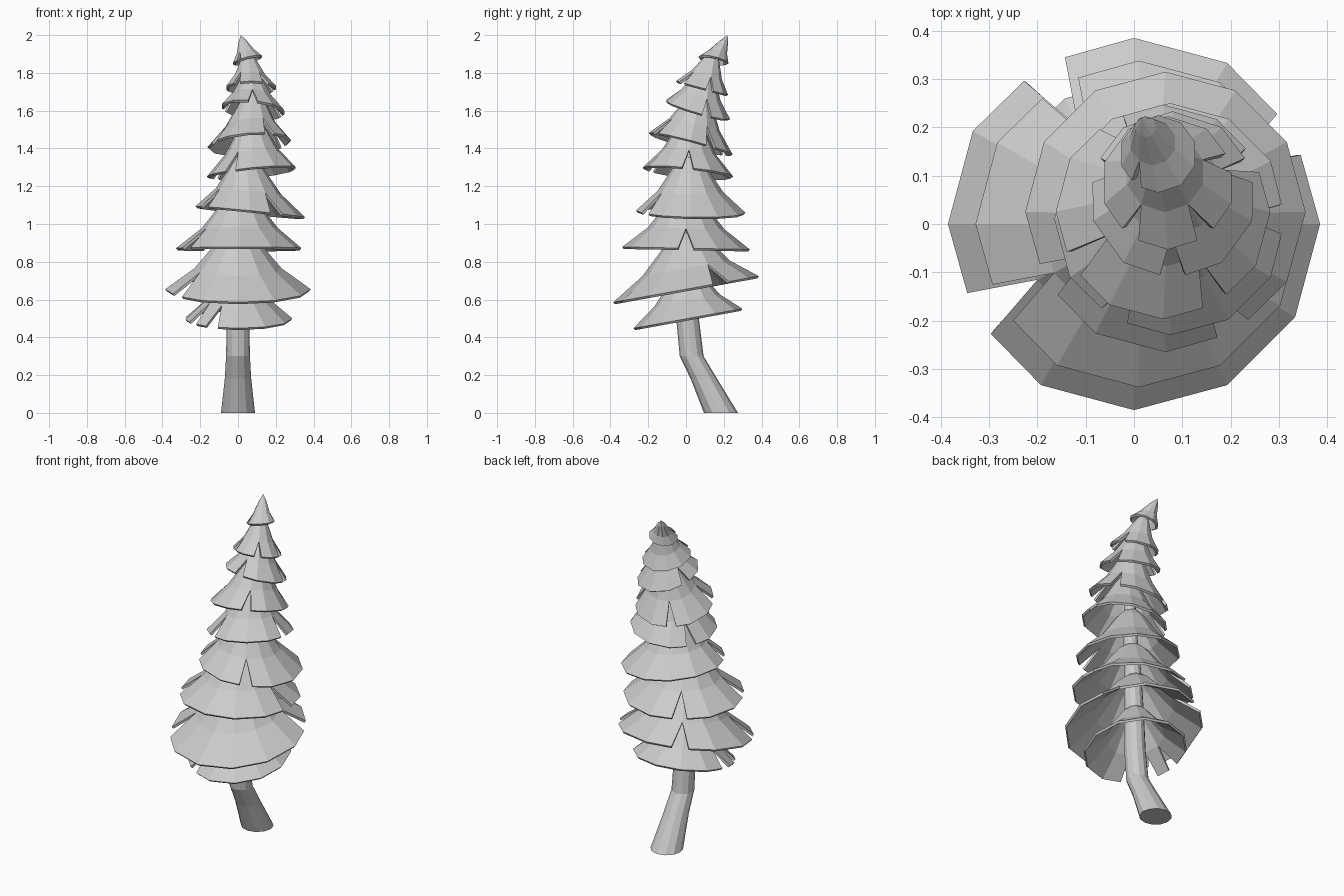
import bpy, bmesh
from math import sin, cos, radians, pi
from mathutils import Vector

if "Cube" in bpy.data.objects:
    bpy.data.objects.remove(bpy.data.objects["Cube"])


def make_object(name, bm):
    bmesh.ops.recalc_face_normals(bm, faces=bm.faces)
    me = bpy.data.meshes.new(name)
    bm.to_mesh(me)
    bm.free()
    ob = bpy.data.objects.new(name, me)
    bpy.context.collection.objects.link(ob)
    return ob


# Curved trunk: y, x, z, radius stations
def trunk(path, n=12):
    bm = bmesh.new()
    rings = []
    for x, y, z, r in path:
        rings.append([bm.verts.new((x + r * cos(2 * pi * i / n), y + r * sin(2 * pi * i / n), z))
                      for i in range(n)])
    for a, b in zip(rings, rings[1:]):
        for i in range(n):
            j = (i + 1) % n
            bm.faces.new((a[i], a[j], b[j], b[i]))
    bm.faces.new(rings[0][::-1])
    bm.faces.new(rings[-1])
    return make_object("trunk", bm)


# One flared skirt of branches with V notches cut into the rim
PROFILE = [(0.60, 0.32), (0.27, 0.75)]


def skirt(name, centre, apex, r, sx, sy, notches, n=12, turn=0.0):
    bm = bmesh.new()
    c, a = Vector(centre), Vector(apex)

    def vert(f, h, ang):
        dx, dy = r * f * cos(ang), r * f * sin(ang)
        p = c.lerp(a, h) + Vector((dx, dy, sx * dx + sy * dy))
        return bm.verts.new(p)

    step = 2 * pi / n
    angles = [radians(turn) + i * step for i in range(n)]
    cut = {round((radians(q - turn)) / step) % n for q in notches}
    rim = []
    for i, ang in enumerate(angles):
        if i in cut:
            rim.append((vert(0.97, 0, ang - step * 0.25), vert(0.97, 0, ang + step * 0.25)))
        else:
            v = vert(1, 0, ang)
            rim.append((v, v))
    rings = [[vert(f, h, ang) for ang in angles] for f, h in PROFILE]
    tip = bm.verts.new(a)
    for i in range(n):
        j = (i + 1) % n
        bm.faces.new((rim[i][1], rim[j][0], rings[0][j], rings[0][i]))
        bm.faces.new((rings[0][i], rings[0][j], rings[1][j], rings[1][i]))
        bm.faces.new((rings[1][i], rings[1][j], tip))
    ob = make_object(name, bm)
    mod = ob.modifiers.new("thickness", "SOLIDIFY")
    mod.thickness = 0.014
    mod.offset = -1
    return ob


trunk([(0, 0.185, 0, 0.09), (0, 0.095, 0.18, 0.07), (0, 0.03, 0.30, 0.063),
       (0, 0.008, 0.50, 0.06), (0, 0.0, 0.75, 0.055), (0.01, 0.0, 1.0, 0.048),
       (0.05, 0.02, 1.3, 0.035), (0.07, 0.07, 1.6, 0.022), (0.05, 0.14, 1.85, 0.012)])

# Skirts from bottom to top: centre, apex, radius, rim slopes, notch angles, sides, turn
LAYERS = [
    ((0.00, 0.01, 0.50), (0.00, 0.00, 0.80), 0.288, 0.0, 0.18, (180, 210, 240), 12, 0),
    ((0.00, 0.00, 0.655), (0.00, 0.00, 1.00), 0.385, 0.0, 0.18, (30, 120, 210), 12, 0),
    ((0.01, 0.00, 0.872), (0.01, 0.00, 1.20), 0.338, 0.0, -0.02, (0, 120, 210), 12, 0),
    ((0.065, 0.025, 1.065), (0.04, 0.02, 1.40), 0.29, -0.10, -0.02, (300, 210), 12, 0),
    ((0.075, 0.01, 1.275), (0.07, 0.03, 1.60), 0.24, 0.10, -0.10, (0, 240, 150), 12, 0),
    ((0.06, 0.025, 1.425), (0.08, 0.09, 1.74), 0.222, 0.08, -0.26, (300, 30, 120, 210), 12, 0),
    ((0.08, 0.06, 1.605), (0.07, 0.12, 1.85), 0.173, -0.10, -0.29, (270, 30, 180), 10, 18),
    ((0.07, 0.085, 1.72), (0.05, 0.155, 1.93), 0.138, 0.0, -0.27, (306, 234, 18), 10, 18),
    ((0.05, 0.145, 1.868), (0.015, 0.22, 2.0), 0.08, 0.25, -0.22, (240,), 10, 18),
]
for k, layer in enumerate(LAYERS):
    skirt(f"branch_layer_{k + 1}", *layer)
